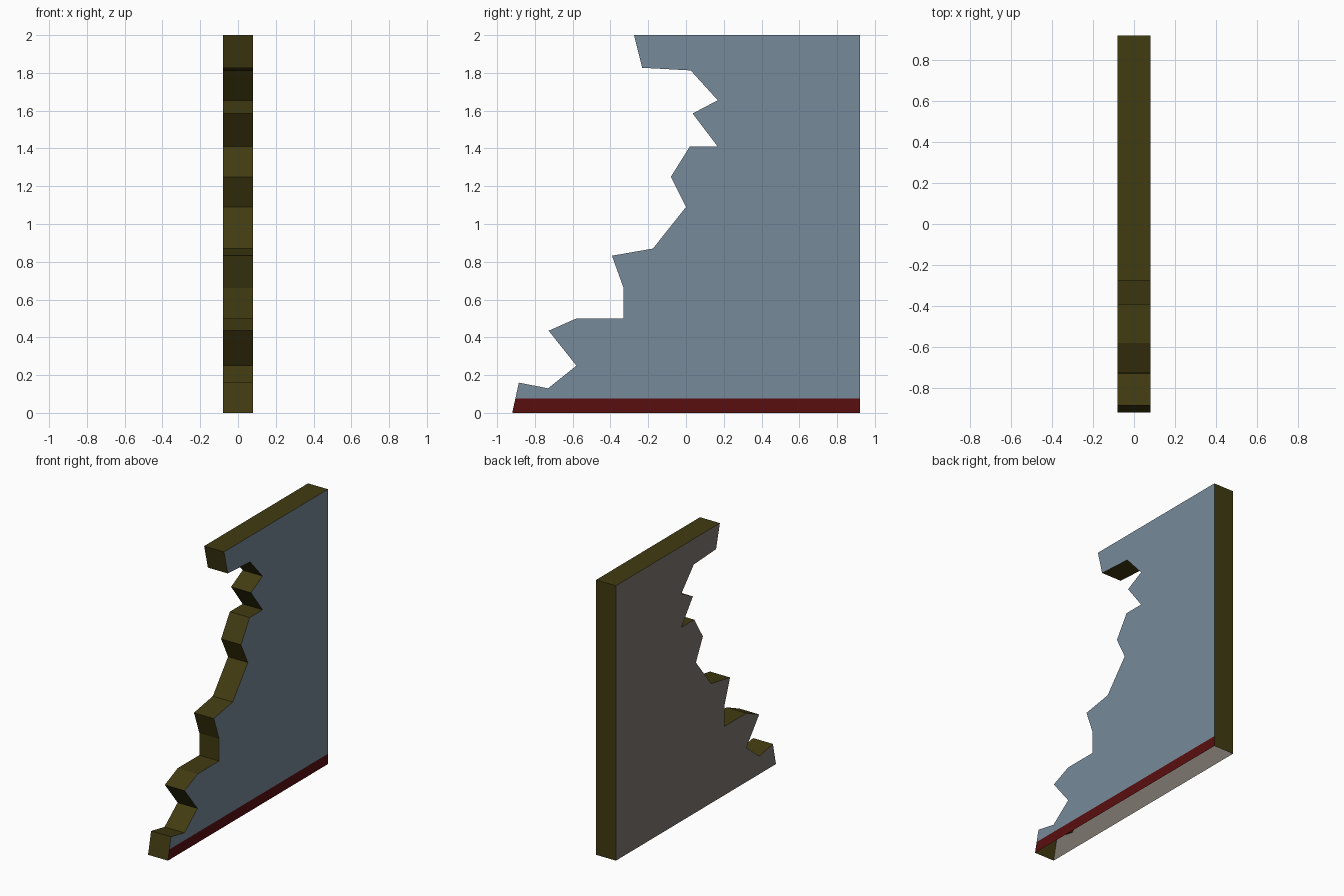
import bpy
import bmesh

if "Cube" in bpy.data.objects:
    bpy.data.objects.remove(bpy.data.objects["Cube"])

HALF = 0.08        # half the wall thickness
BAND = 0.075       # height of the painted skirting band

# Broken wall outline in (y, z), from bottom front, up the jagged edge, to the back
OUTLINE = [
    (-0.92, 0), (-0.885, 0.16), (-0.73, 0.13), (-0.58, 0.25), (-0.727, 0.435),
    (-0.58, 0.50), (-0.33, 0.50), (-0.33, 0.66), (-0.392, 0.832), (-0.175, 0.87),
    (0.0, 1.09), (-0.08, 1.25), (0.02, 1.41), (0.168, 1.41), (0.035, 1.585),
    (0.168, 1.655), (0.025, 1.813), (-0.232, 1.827), (-0.275, 2.0),
    (0.92, 2.0), (0.92, 0),
]


def material(name, rgb):
    m = bpy.data.materials.new(name)
    m.diffuse_color = (*rgb, 1)
    m.use_nodes = True
    m.node_tree.nodes["Principled BSDF"].inputs["Base Color"].default_value = m.diffuse_color
    return m


mesh = bpy.data.meshes.new("broken_wall")
for m in (material("blue_wallpaper", (0.185, 0.255, 0.32)),
          material("red_skirting", (0.10, 0.0045, 0.005)),
          material("grey_plaster", (0.21, 0.185, 0.16)),
          material("olive_core", (0.053, 0.043, 0.0055))):
    mesh.materials.append(m)

bm = bmesh.new()
left = [bm.verts.new((-HALF, y, z)) for y, z in OUTLINE]
right = [bm.verts.new((HALF, y, z)) for y, z in OUTLINE]

# Plaster side and papered side
back_face = bm.faces.new(left)
back_face.material_index = 2
room_face = bm.faces.new(right[::-1])

# Broken edge, top and rear end; the underside stays open
for i in range(len(OUTLINE) - 1):
    f = bm.faces.new((left[i], right[i], right[i + 1], left[i + 1]))
    f.material_index = 3

# Cut the skirting band into the papered side only
bmesh.ops.bisect_plane(
    bm, geom=[room_face, *room_face.edges, *room_face.verts],
    plane_co=(0, 0, BAND), plane_no=(0, 0, 1))
bm.normal_update()
for f in bm.faces:
    if all(v.co.x > HALF - 1e-4 for v in f.verts):
        f.material_index = 1 if max(v.co.z for v in f.verts) < BAND + 1e-4 else 0

# Make the normals point outwards
if next(f for f in bm.faces if f.material_index == 0).normal.x < 0:
    bmesh.ops.reverse_faces(bm, faces=bm.faces[:])

bm.to_mesh(mesh)
bm.free()
wall = bpy.data.objects.new("broken_wall", mesh)
bpy.context.collection.objects.link(wall)
